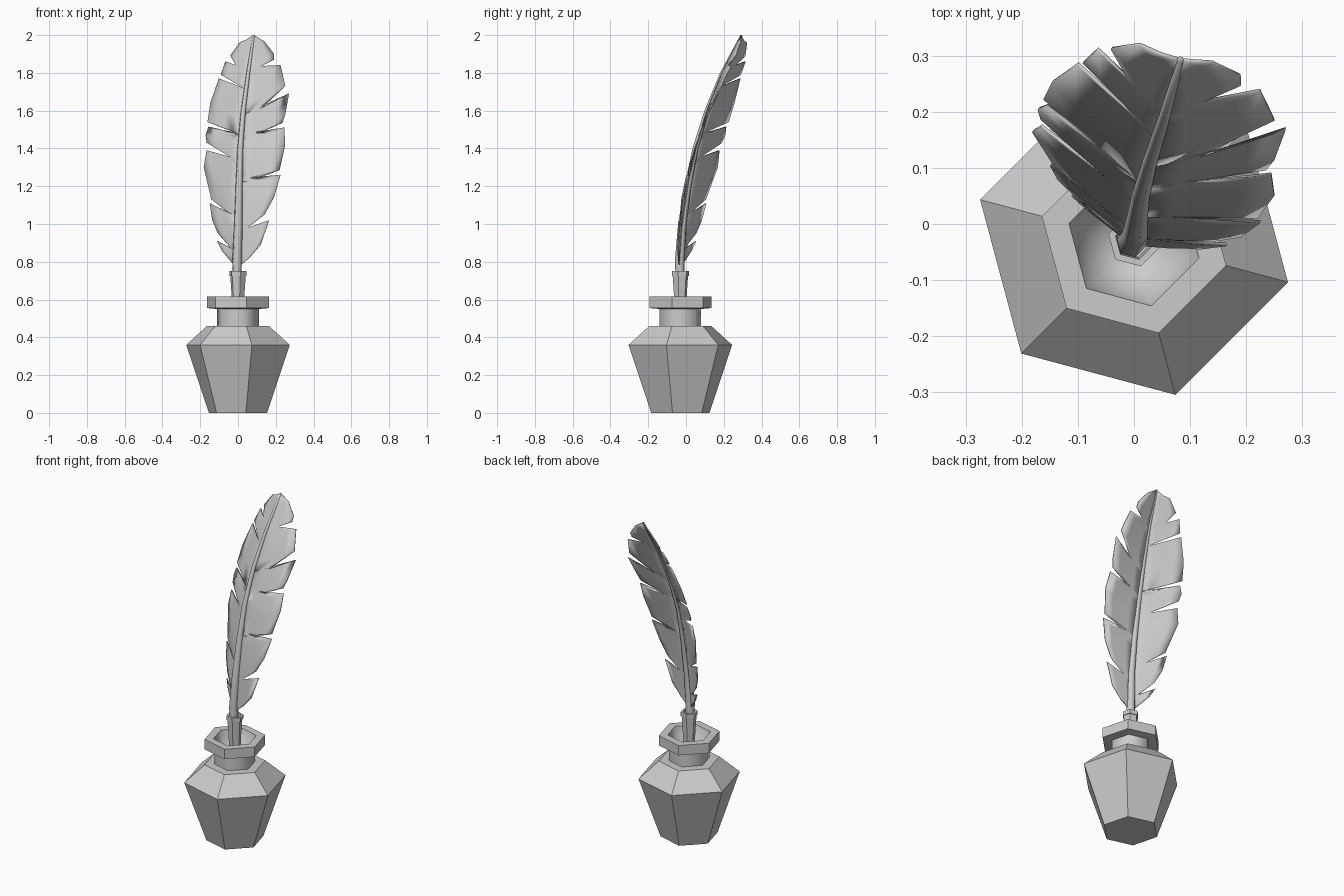
import bpy, bmesh, math
from mathutils import Vector

cube = bpy.data.objects.get("Cube")
if cube:
    bpy.data.objects.remove(cube, do_unlink=True)

grey = bpy.data.materials.new("light_grey")
grey.use_nodes = True
COLOR = (0.6, 0.6, 0.6, 1)
grey.diffuse_color = COLOR
grey.node_tree.nodes["Principled BSDF"].inputs["Base Color"].default_value = COLOR

CENTRE_Y = -0.03


def finish(name, bm, smooth_angle=None):
    bmesh.ops.recalc_face_normals(bm, faces=bm.faces)
    mesh = bpy.data.meshes.new(name)
    bm.to_mesh(mesh)
    bm.free()
    mesh.materials.append(grey)
    obj = bpy.data.objects.new(name, mesh)
    bpy.context.collection.objects.link(obj)
    if smooth_angle:
        bpy.ops.object.select_all(action="DESELECT")
        obj.select_set(True)
        bpy.context.view_layer.objects.active = obj
        bpy.ops.object.shade_smooth_by_angle(angle=math.radians(smooth_angle))
    return obj


def skin(bm, rings, cap_start=True, cap_end=True):
    """Bridge a stack of closed rings of points."""
    loops = [[bm.verts.new(p) for p in ring] for ring in rings]
    n = len(loops[0])
    for a, b in zip(loops, loops[1:]):
        for i in range(n):
            j = (i + 1) % n
            bm.faces.new((a[i], a[j], b[j], b[i]))
    if cap_start:
        bm.faces.new(loops[0][::-1])
    if cap_end:
        bm.faces.new(loops[-1])


def hexagon(radius, z, cx=0, cy=CENTRE_Y, sides=6):
    return [Vector((cx + radius * math.cos(a), cy + radius * math.sin(a), z))
            for a in (math.radians(-15) + math.tau * i / sides for i in range(sides))]


def lathe(name, profile, smooth_angle=None, **caps):
    bm = bmesh.new()
    skin(bm, [hexagon(r, z) for r, z in profile], **caps)
    return finish(name, bm, smooth_angle)


# Six-sided bottle, neck and rim
lathe("bottle_body", [(0.16, 0), (0.284, 0.36), (0.17, 0.46), (0.114, 0.46)])
lathe("bottle_neck", [(0.114, 0.46), (0.114, 0.55)], 65, cap_start=False, cap_end=False)
lathe("bottle_rim", [(0.114, 0.55), (0.17, 0.555), (0.17, 0.615), (0.12, 0.615)],
      cap_start=False, cap_end=False)
lathe("bottle_inside", [(0.12, 0.615), (0.1, 0.54), (0.04, 0.49)], 65, cap_start=False)

# Quill holder
lathe("quill_holder", [(0.03, 0.49), (0.035, 0.62), (0.042, 0.725), (0.047, 0.725),
                       (0.047, 0.75), (0.034, 0.75), (0.03, 0.7)], 35)

# Shaft centre line: x, y, z, radius
SHAFT = [(-0.005, -0.03, 0.66, 0.022), (-0.005, -0.034, 0.8, 0.026),
         (0.002, -0.02, 1.0, 0.023), (0.006, 0.01, 1.2, 0.019),
         (0.012, 0.05, 1.4, 0.016), (0.028, 0.11, 1.6, 0.013),
         (0.054, 0.19, 1.8, 0.01), (0.083, 0.293, 2.0, 0.006)]


def shaft_at(z):
    z = min(max(z, SHAFT[0][2]), SHAFT[-1][2])
    for a, b in zip(SHAFT, SHAFT[1:]):
        if z <= b[2]:
            t = (z - a[2]) / (b[2] - a[2])
            return [p + (q - p) * t for p, q in zip(a, b)]


bm = bmesh.new()
skin(bm, [hexagon(r, z, x, y) for x, y, z, r in SHAFT])
finish("quill_shaft", bm, 65)

# Feather outlines from bottom to tip; each sharp tip is followed by a notch
LEFT = [(-0.01, 0.77), (-0.085, 0.86), (-0.11, 0.91), (-0.035, 0.87),
        (-0.105, 0.95), (-0.135, 1.02), (-0.148, 1.11), (-0.05, 1.06),
        (-0.14, 1.13), (-0.18, 1.3), (-0.165, 1.39), (-0.04, 1.355),
        (-0.165, 1.43), (-0.17, 1.47), (-0.155, 1.515), (0.0, 1.48),
        (-0.16, 1.54), (-0.145, 1.64), (-0.1, 1.77), (0.03, 1.72),
        (-0.09, 1.79), (-0.065, 1.86), (-0.01, 1.84),
        (-0.04, 1.89), (0.01, 1.96), (0.045, 1.975), (0.083, 2.0)]
RIGHT = [(0.0, 0.77), (0.06, 0.82), (0.12, 0.89), (0.165, 1.02), (0.05, 0.98),
         (0.14, 1.05), (0.19, 1.14), (0.225, 1.26), (0.075, 1.245),
         (0.22, 1.285), (0.25, 1.42), (0.245, 1.51), (0.1, 1.485),
         (0.235, 1.535), (0.25, 1.58), (0.27, 1.69), (0.13, 1.62),
         (0.25, 1.73), (0.225, 1.84), (0.12, 1.835),
         (0.19, 1.87), (0.19, 1.9), (0.14, 1.965), (0.083, 2.0)]


def lean_left(z):
    return 0.72


def lean_right(z):
    return -0.12 + 0.43 * max(0, z - 1.17)


def vane(name, outline, lean, columns=4):
    """Barbs rise from the shaft to each outline point, joined into a sheet."""
    bm = bmesh.new()
    rows, root = [], 0.7
    for x, z in outline:
        root = max(root + 0.002, z - 0.5 * abs(x - shaft_at(z)[0]))
        root = min(root, 2.0)
        row = []
        for i in range(columns + 1):
            t = i / columns
            pz = root + (z - root) * t
            sx, sy = shaft_at(pz)[:2]
            px = shaft_at(root)[0] * (1 - t) + x * t
            row.append(bm.verts.new((px, sy + lean(pz) * abs(px - sx), pz)))
        rows.append(row)
    for a, b in zip(rows, rows[1:]):
        for i in range(columns):
            bm.faces.new((a[i], a[i + 1], b[i + 1], b[i]))
    bmesh.ops.remove_doubles(bm, verts=bm.verts, dist=0.0005)
    obj = finish(name, bm, 40)
    solid = obj.modifiers.new("thickness", "SOLIDIFY")
    solid.thickness = 0.006
    solid.offset = 0


vane("feather_vane_right", LEFT, lean_left)
vane("feather_vane_left", RIGHT, lean_right)
